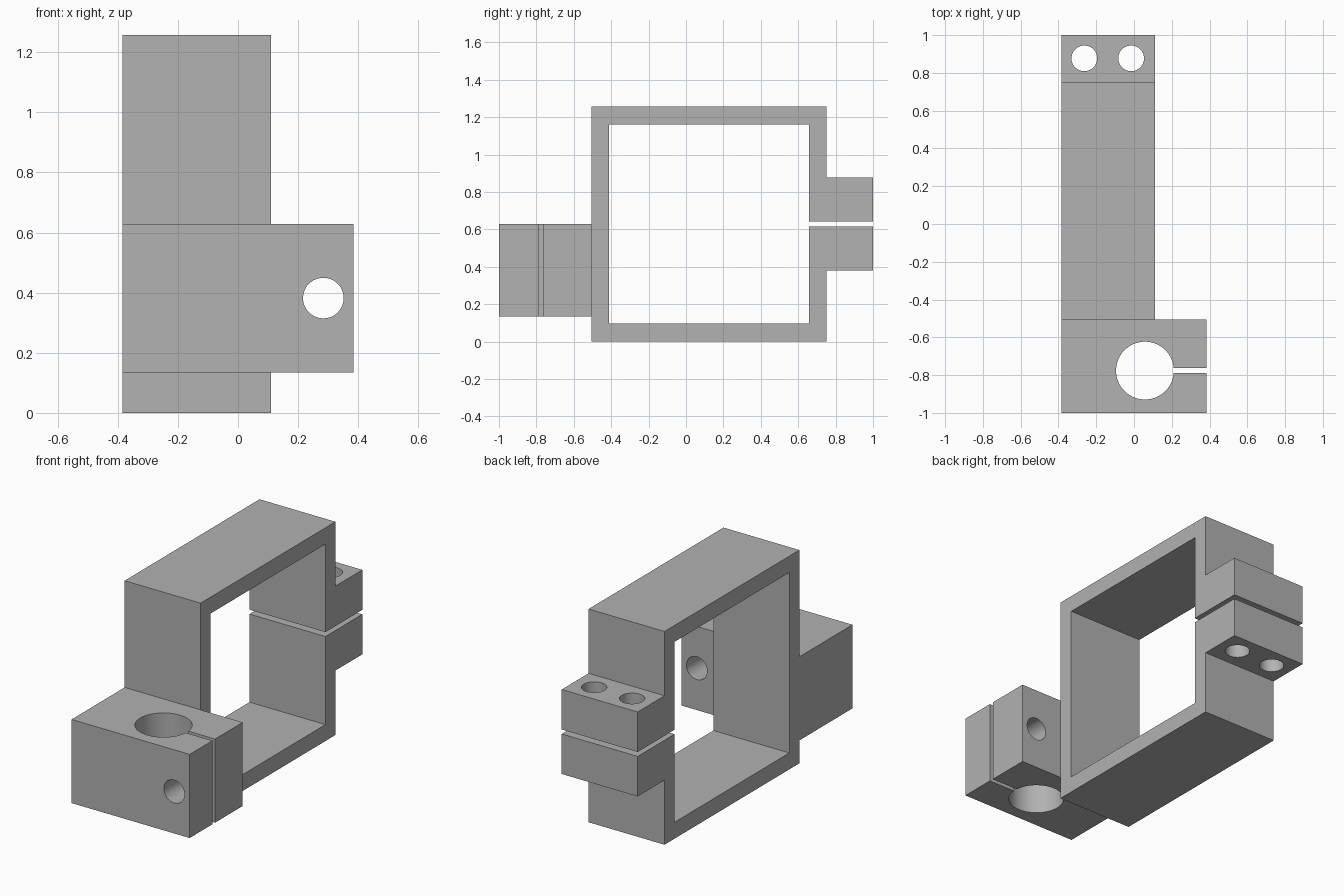
import bpy, bmesh, math
from mathutils import Vector

if "Cube" in bpy.data.objects:
    bpy.data.objects.remove(bpy.data.objects["Cube"])

X0, X1, XF = -0.385, 0.385, 0.11      # left side, clamp right side, frame right side
YF = -0.506                           # front plane of the square frame

grey = bpy.data.materials.new("plain grey")
grey.diffuse_color = (0.445, 0.445, 0.445, 1)
grey.use_nodes = True
grey.node_tree.nodes["Principled BSDF"].inputs["Base Color"].default_value = grey.diffuse_color


def prism(name, points, offset):
    """Closed outline extruded along offset."""
    bm = bmesh.new()
    face = bm.faces.new([bm.verts.new(p) for p in points])
    ext = bmesh.ops.extrude_face_region(bm, geom=[face])
    moved = [v for v in ext["geom"] if isinstance(v, bmesh.types.BMVert)]
    bmesh.ops.translate(bm, verts=moved, vec=Vector(offset))
    bmesh.ops.recalc_face_normals(bm, faces=bm.faces)
    mesh = bpy.data.meshes.new(name)
    bm.to_mesh(mesh)
    bm.free()
    mesh.materials.append(grey)
    obj = bpy.data.objects.new(name, mesh)
    bpy.context.collection.objects.link(obj)
    return obj


def ring(r, n=48):
    return [(r * math.cos(2 * math.pi * i / n), r * math.sin(2 * math.pi * i / n)) for i in range(n)]


def combine(obj, other, operation):
    """Apply a boolean and remove the second object."""
    mod = obj.modifiers.new(operation, 'BOOLEAN')
    mod.operation, mod.solver, mod.object = operation, 'EXACT', other
    bpy.ops.object.select_all(action='DESELECT')
    obj.select_set(True)
    bpy.context.view_layer.objects.active = obj
    bpy.ops.object.modifier_apply(modifier=mod.name)
    bpy.data.objects.remove(other)


# Split square frame with two clamping ears at the back
outline = [(0.657, 0.642), (1, 0.642), (1, 0.878), (0.75, 0.878), (0.75, 1.257), (YF, 1.257),
           (YF, 0), (0.75, 0), (0.75, 0.38), (1, 0.38), (1, 0.616), (0.657, 0.616),
           (0.657, 0.097), (-0.412, 0.097), (-0.412, 1.16), (0.657, 1.16)]
bracket = prism("clamp_bracket", [(X0, y, z) for y, z in outline], (XF - X0, 0, 0))

# Two vertical bolt holes through the ears
for x in (-0.263, -0.015):
    hole = prism("ear_hole", [(x + a, 0.877 + b, 0.3) for a, b in ring(0.068)], (0, 0, 0.65))
    combine(bracket, hole, 'DIFFERENCE')

# Front block with a round bore that opens to the right through a slit
cx, cy, r, gap = 0.058, -0.776, 0.153, 0.0125
a0 = math.asin(gap / r)
N = 64
arc = [a0 + (2 * math.pi - 2 * a0) * i / N for i in range(N + 1)]
keyhole = [(X1, cy - gap), (X1, -1), (X0, -1), (X0, YF), (X1, YF), (X1, cy + gap)]
keyhole += [(cx + r * math.cos(a), cy + r * math.sin(a)) for a in arc]
block = prism("rod_clamp", [(x, y, 0.135) for x, y in keyhole], (0, 0, 0.493))

# Bolt hole across the slit
bolt = prism("bolt_hole", [(0.284 + a, -1.1, 0.382 + b) for a, b in ring(0.0675)], (0, 0.7, 0))
combine(block, bolt, 'DIFFERENCE')
combine(bracket, block, 'UNION')

bpy.ops.object.shade_smooth_by_angle(angle=math.radians(30))
